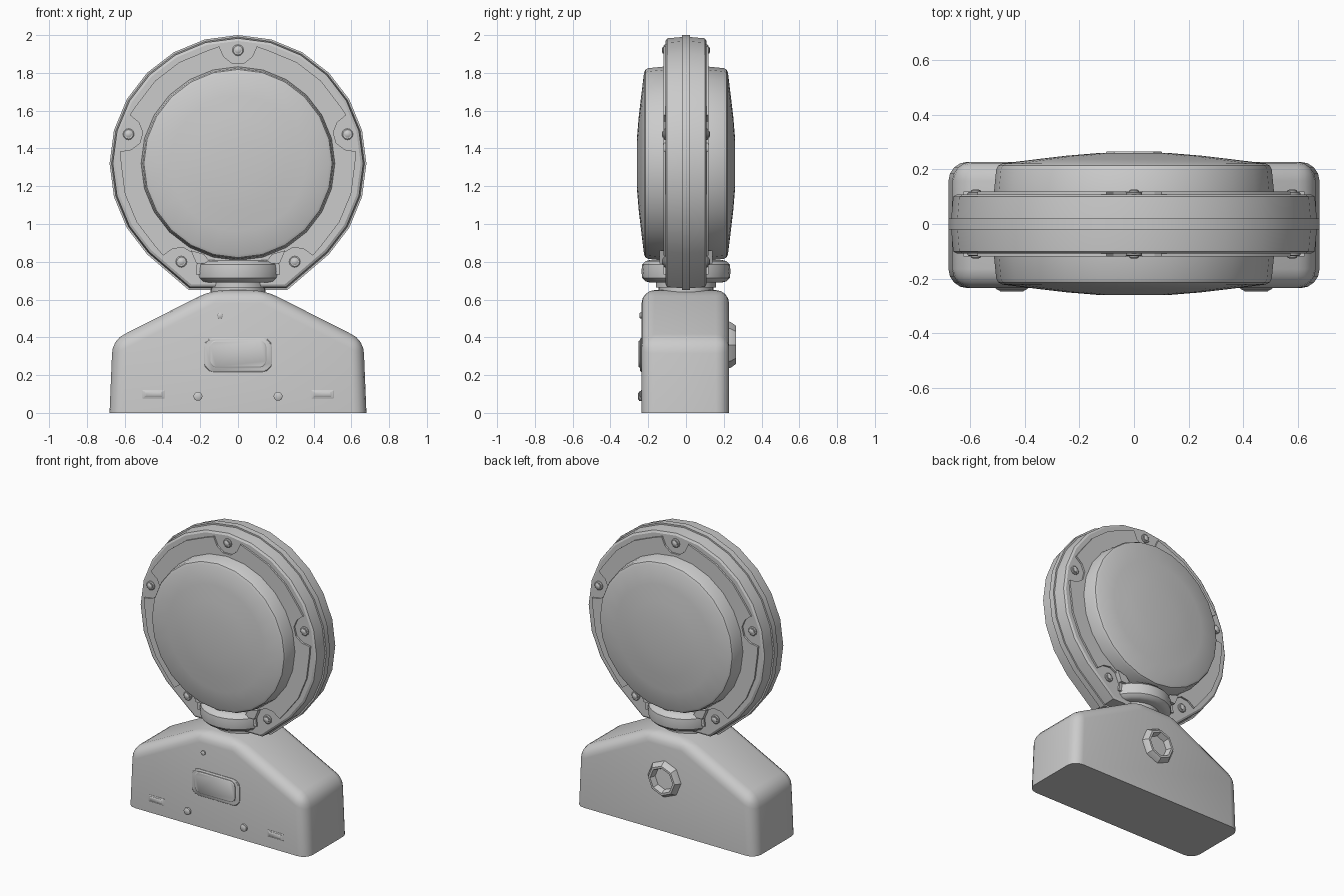
import bpy, bmesh, math
from mathutils import Vector

cube = bpy.data.objects.get("Cube")
if cube:
    bpy.data.objects.remove(cube)

grey = bpy.data.materials.new("light_grey_plastic")
grey.use_nodes = True
COLOUR = (0.6, 0.6, 0.6, 1)
grey.diffuse_color = COLOUR
grey.node_tree.nodes["Principled BSDF"].inputs["Base Color"].default_value = COLOUR

CZ = 1.32  # height of the lamp centre


def finish(name, bm, angle=35):
    bmesh.ops.recalc_face_normals(bm, faces=bm.faces)
    mesh = bpy.data.meshes.new(name)
    bm.to_mesh(mesh)
    bm.free()
    mesh.materials.append(grey)
    ob = bpy.data.objects.new(name, mesh)
    bpy.context.collection.objects.link(ob)
    bpy.ops.object.select_all(action="DESELECT")
    ob.select_set(True)
    bpy.context.view_layer.objects.active = ob
    bpy.ops.object.shade_smooth_by_angle(angle=math.radians(angle))
    return ob


def loft(name, rings, angle=35):
    """Skin equal-length rings and cap both ends."""
    bm = bmesh.new()
    rows = [[bm.verts.new(p) for p in ring] for ring in rings]
    n = len(rows[0])
    for a, b in zip(rows, rows[1:]):
        for i in range(n):
            j = (i + 1) % n
            bm.faces.new((a[i], a[j], b[j], b[i]))
    bm.faces.new(rows[0])
    bm.faces.new(rows[-1])
    return finish(name, bm, angle)


def circle(r, n=24):
    return [(r * math.sin(math.tau * i / n), r * math.cos(math.tau * i / n)) for i in range(n)]


def facing(points, y, x=0, z=0):
    return [Vector((x + u, y, z + v)) for u, v in points]


def disc_y(name, profile, x, z, n=24, angle=35):
    return loft(name, [facing(circle(r, n), y, x, z) for y, r in profile], angle)


def disc_z(name, profile, n=24):
    return loft(name, [[Vector((u, v, z)) for u, v in circle(r, n)] for z, r in profile])


def polar(r, t, a):
    a = math.radians(a)
    return (r * math.cos(a) - t * math.sin(a), r * math.sin(a) + t * math.cos(a))


def rounded_rect(w, h, r):
    pts = []
    for k, (sx, sz) in enumerate([(1, 1), (-1, 1), (-1, -1), (1, -1)]):
        for s in range(4):
            u, v = polar(r, 0, 90 * k + 30 * s)
            pts.append((sx * (w / 2 - r) + u, sz * (h / 2 - r) + v))
    return pts


# Lamp housing: a circle with a flat foot
outline = [polar(0.68, 0, a) for a in range(-45, 226, 15)] + [(-0.26, -0.67), (0.26, -0.67)]


def housing_ring(y, s):
    return facing([(u * s, v * s) for u, v in outline], y, 0, CZ)


half = [(0.108, 0.955), (0.1, 0.975), (0.02, 0.985)]
loft("lamp_housing", [housing_ring(-y, s) for y, s in half]
     + [housing_ring(y, s) for y, s in reversed(half)], 25)
loft("centre_flange", [housing_ring(y, 1) for y in (-0.02, 0.02)], 25)

# Bezel outline with a notch around every screw
SCREWS = (-60, 15, 90, 165, 240)
NOTCH = [(0.62, 0.1), (0.565, 0.075), (0.53, 0.03)]
bezel = []
for a in range(-60, 241, 15):
    if a in SCREWS:
        bezel += [polar(r, -t, a) for r, t in NOTCH]
        bezel += [polar(r, t, a) for r, t in reversed(NOTCH)]
    else:
        bezel.append(polar(0.62, 0, a))

LENS = [(0.1, 0.515), (0.2, 0.505), (0.214, 0.498), (0.222, 0.482), (0.237, 0.36),
        (0.25, 0.25), (0.26, 0.13)]
for side, sign in (("front", -1), ("back", 1)):
    loft(side + "_bezel", [facing(bezel, sign * y, 0, CZ) for y in (0.1, 0.12)], 25)
    disc_y(side + "_lens", [(sign * y, r) for y, r in LENS], 0, CZ)
    for i, a in enumerate(SCREWS):
        u, v = polar(0.6, 0, a)
        disc_y(f"{side}_screw_washer_{i}", [(sign * y, r) for y, r in
               [(0.1, 0.03), (0.114, 0.03), (0.118, 0.025)]], u, CZ + v, 12)
        disc_y(f"{side}_screw_head_{i}", [(sign * y, r) for y, r in
               [(0.11, 0.018), (0.122, 0.018), (0.127, 0.01)]], u, CZ + v, 12)

# Swivel collar and neck
disc_z("swivel_collar", [(0.69, 0.19), (0.697, 0.215), (0.715, 0.232), (0.75, 0.236),
                         (0.785, 0.232), (0.803, 0.215), (0.81, 0.19)])
disc_z("neck", [(0.62, 0.145), (0.665, 0.145), (0.665, 0.16), (0.7, 0.16)])
for side, sign in (("left", 1), ("right", -1)):
    web = [(sign * x, z) for x, z in [(0.14, 0.79), (0.22, 0.79), (0.25, 0.86), (0.18, 0.84)]]
    loft(side + "_collar_web", [facing(web, y) for y in (-0.14, 0.14)])

# Battery case: extruded gable profile, all edges rounded except the bottom
profile = [(-0.68, 0), (-0.664, 0.385), (-0.14, 0.65), (0.14, 0.65), (0.664, 0.385), (0.68, 0)]
bm = bmesh.new()
front = [bm.verts.new(p) for p in facing(profile, -0.235)]
back = [bm.verts.new(p) for p in facing(profile, 0.228)]
bm.faces.new(front)
bm.faces.new(back)
for i in range(len(profile)):
    j = (i + 1) % len(profile)
    bm.faces.new((front[i], front[j], back[j], back[i]))
bmesh.ops.recalc_face_normals(bm, faces=bm.faces)
edges = [e for e in bm.edges if max(v.co.z for v in e.verts) > 0.01]
bmesh.ops.bevel(bm, geom=edges, offset=0.07, offset_type="OFFSET", segments=4,
                profile=0.5, affect="EDGES", clamp_overlap=True)
finish("battery_case", bm, 40)

# Front fittings
FACE = -0.235


def plate(name, w, h, r, x, z, depth):
    pts = rounded_rect(w, h, r)
    inner = rounded_rect(w - 0.012, h - 0.012, r * 0.8)
    return loft(name, [facing(pts, FACE + 0.01, x, z), facing(pts, FACE - depth + 0.004, x, z),
                       facing(inner, FACE - depth, x, z)])


plate("switch_surround", 0.36, 0.18, 0.05, 0, 0.307, 0.008)
plate("switch_button", 0.3, 0.145, 0.035, 0, 0.312, 0.017)
disc_y("indicator", [(FACE + 0.01, 0.016), (FACE - 0.008, 0.016), (FACE - 0.012, 0.009)],
       -0.095, 0.515, 12)
for side, sign in (("left", 1), ("right", -1)):
    disc_y(side + "_case_screw", [(FACE + 0.01, 0.024), (FACE - 0.013, 0.024),
                                  (FACE - 0.018, 0.016)], sign * 0.212, 0.088, 12)
    plate(side + "_latch_frame", 0.118, 0.046, 0.004, sign * 0.448, 0.098, 0.006)
    plate(side + "_latch_tab", 0.096, 0.03, 0.004, sign * 0.448, 0.1, 0.012)

# Back mounting boss with a recessed socket
disc_y("mounting_boss", [(0.21, 0.125), (0.235, 0.122), (0.266, 0.1), (0.266, 0.085),
                         (0.22, 0.07)], 0, 0.36, 8)
